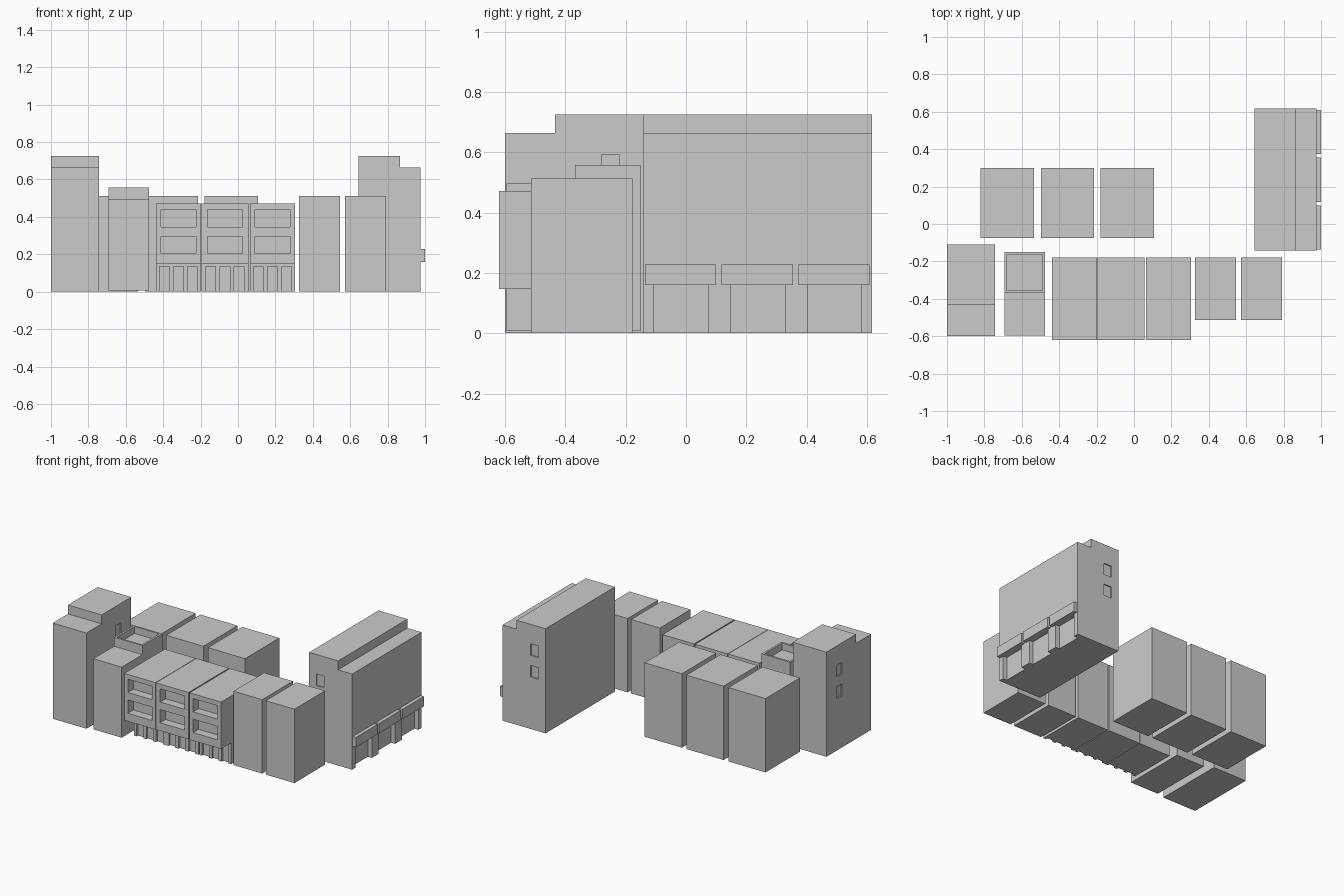
import bpy, bmesh

if "Cube" in bpy.data.objects:
    bpy.data.objects.remove(bpy.data.objects["Cube"])


def prism(name, profile, axis, a, b):
    """Extrude a 2D profile along 'x' (profile = y,z) or 'y' (profile = x,z)."""
    bm = bmesh.new()
    pt = (lambda p: (a, p[0], p[1])) if axis == 'x' else (lambda p: (p[0], a, p[1]))
    face = bm.faces.new([bm.verts.new(pt(p)) for p in profile])
    ext = bmesh.ops.extrude_face_region(bm, geom=[face])
    move = (b - a, 0, 0) if axis == 'x' else (0, b - a, 0)
    bmesh.ops.translate(bm, vec=move, verts=[v for v in ext['geom'] if isinstance(v, bmesh.types.BMVert)])
    bmesh.ops.recalc_face_normals(bm, faces=bm.faces)
    me = bpy.data.meshes.new(name)
    bm.to_mesh(me)
    bm.free()
    ob = bpy.data.objects.new(name, me)
    bpy.context.collection.objects.link(ob)
    return ob


def box(name, x0, x1, y0, y1, z0, z1):
    return prism(name, [(x0, z0), (x1, z0), (x1, z1), (x0, z1)], 'y', y0, y1)


def carve(ob, boxes):
    """Cut box-shaped recesses out of an object."""
    for b in boxes:
        cutter = box("cutter", *b)
        cutter.hide_render = True
        mod = ob.modifiers.new("recess", 'BOOLEAN')
        mod.operation, mod.solver, mod.object = 'DIFFERENCE', 'EXACT', cutter
        bpy.context.view_layer.objects.active = ob
        bpy.ops.object.modifier_apply(modifier=mod.name)
        bpy.data.objects.remove(cutter)


LEVELS = [(0.36, 0.44), (0.51, 0.59)]

# Back row of plain blocks
for i, x in enumerate((-0.82, -0.498, -0.178)):
    box(f"back_block_{i + 1}", x, x + 0.285, -0.075, 0.30, 0, 0.512)

# Right-hand pair of plain blocks
for i, x in enumerate((0.325, 0.572)):
    box(f"side_block_{i + 1}", x, x + 0.22, -0.513, -0.178, 0, 0.512)

# Left stepped tower with small shallow side windows
tower = prism("left_tower", [(-0.6, 0), (-0.11, 0), (-0.11, 0.725), (-0.434, 0.725),
                             (-0.434, 0.663), (-0.6, 0.663)], 'x', -1.0, -0.742)
carve(tower, [(x - 0.008, x + 0.008, -0.28, -0.22, a, b)
              for x in (-1.0, -0.742) for a, b in LEVELS])

# Narrow stepped building with a parapet roof
narrow = prism("parapet_building", [(-0.595, 0.007), (-0.15, 0.007), (-0.15, 0.558), (-0.368, 0.558),
                                    (-0.368, 0.496), (-0.595, 0.496)], 'x', -0.693, -0.475)
carve(narrow, [(-0.679, -0.489, -0.355, -0.163, 0.51, 0.7)])

# Row of houses with overhanging upper floors and recessed windows
for i, (x0, x1) in enumerate(((-0.438, -0.198), (-0.195, 0.055), (0.063, 0.305))):
    house = prism(f"overhang_house_{i + 1}",
                  [(-0.513, 0), (-0.178, 0), (-0.178, 0.472), (-0.62, 0.472),
                   (-0.62, 0.147), (-0.513, 0.147)], 'x', x0, x1)
    c = (x0 + x1) / 2
    cuts = [(c - 0.093, c + 0.093, -0.7, -0.56, z, z + 0.092) for z in (0.203, 0.347)]
    cuts += [(c + d - 0.026, c + d + 0.026, -0.53, -0.498, -0.1, 0.135) for d in (-0.075, 0, 0.075)]
    carve(house, cuts)

# Right stepped tower with shop-front recesses and small end windows
right = prism("right_tower", [(0.645, 0), (0.975, 0), (0.975, 0.663), (0.867, 0.663),
                              (0.867, 0.725), (0.645, 0.725)], 'y', -0.142, 0.617)
shops = [-0.136 + 0.2545 * i for i in range(3)]
carve(right, [(0.945, 1.1, y + 0.03, y + 0.209, -0.1, 0.162) for y in shops])
carve(right, [(0.70, 0.76, y - 0.008, y + 0.008, a, b)
              for y in (-0.142, 0.617) for a, b in LEVELS])

# Shop awnings
for i, y in enumerate(shops):
    box(f"awning_{i + 1}", 0.97, 1.0, y, y + 0.236, 0.16, 0.228)
